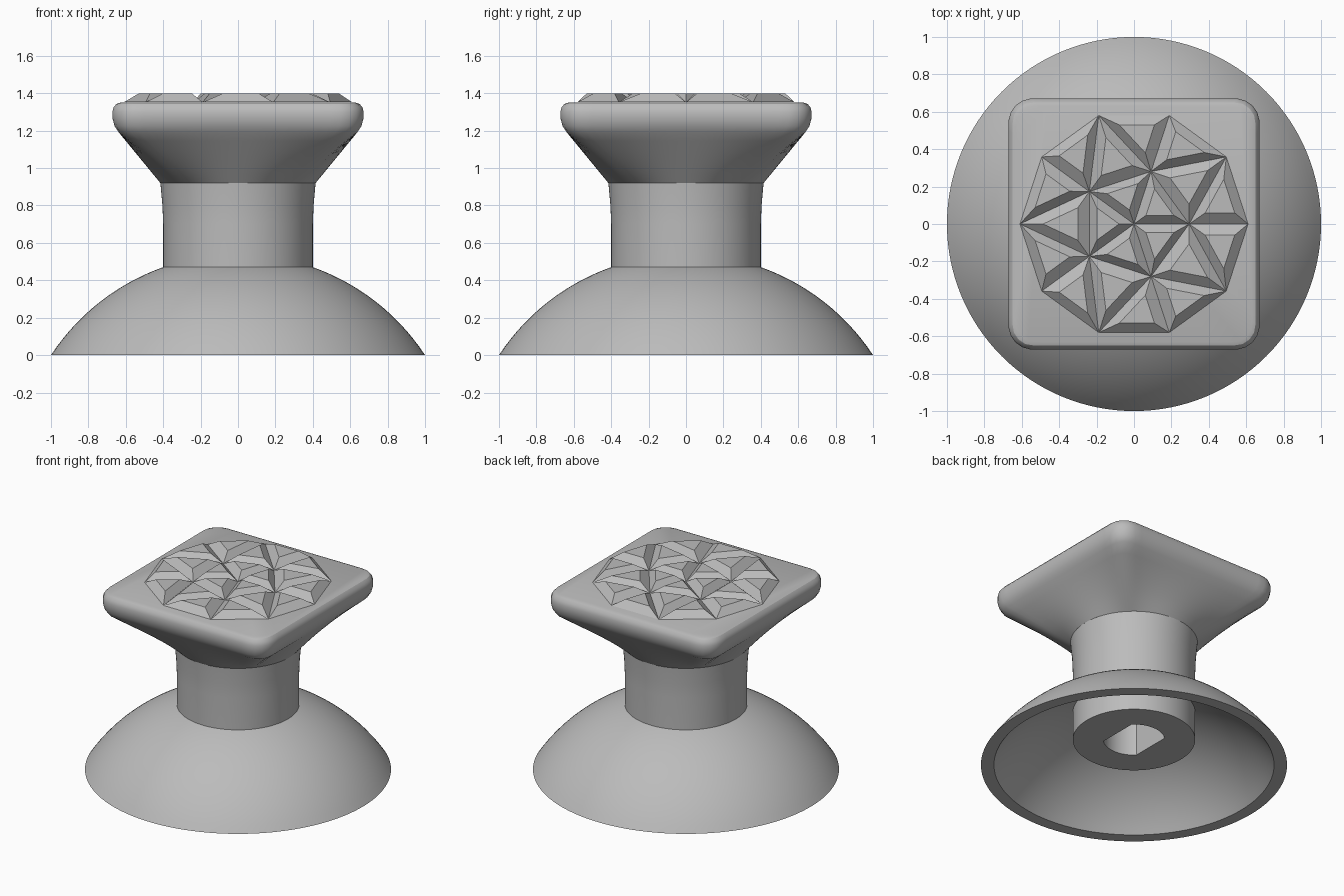
import bpy
import bmesh
from math import cos, sin, tan, pi, radians, sqrt
from mathutils import Vector

cube = bpy.data.objects.get("Cube")
if cube:
    bpy.data.objects.remove(cube, do_unlink=True)

SEGMENTS = 128
ANGLES = [2 * pi * i / SEGMENTS for i in range(SEGMENTS)]

grey = bpy.data.materials.new("mid grey plastic")
grey.use_nodes = True
colour = (0.5, 0.5, 0.5, 1)
grey.diffuse_color = colour
grey.node_tree.nodes["Principled BSDF"].inputs["Base Color"].default_value = colour


def finish(name, bm, smooth=True):
    bmesh.ops.recalc_face_normals(bm, faces=bm.faces)
    mesh = bpy.data.meshes.new(name)
    bm.to_mesh(mesh)
    bm.free()
    mesh.materials.append(grey)
    if smooth:
        mesh.shade_smooth()
        mesh.set_sharp_from_angle(angle=radians(30))
    obj = bpy.data.objects.new(name, mesh)
    bpy.context.collection.objects.link(obj)
    return obj


def circle(r, z):
    return [Vector((r * cos(a), r * sin(a), z)) for a in ANGLES]


def slot(r, flat, z):
    """Circle with two flats cut at x = +-flat."""
    return [Vector((max(-flat, min(flat, p.x)), p.y, z)) for p in circle(r, z)]


def rounded_square(h, r, z):
    """Rounded square sampled along evenly spaced rays."""
    ring = []
    core = h - r
    for a in ANGLES:
        c, s = abs(cos(a)), abs(sin(a))
        reach = h / max(c, s)
        if reach * min(c, s) > core:
            b = core * (c + s)
            reach = b + sqrt(b * b - 2 * core * core + r * r)
        ring.append(Vector((reach * cos(a), reach * sin(a), z)))
    return ring


def loft(name, rings, caps=True, closed=False):
    bm = bmesh.new()
    loops = [[bm.verts.new(p) for p in ring] for ring in rings]
    pairs = list(zip(loops, loops[1:]))
    if closed:
        pairs.append((loops[-1], loops[0]))
    for low, high in pairs:
        for i in range(SEGMENTS):
            j = (i + 1) % SEGMENTS
            bm.faces.new((low[i], low[j], high[j], high[i]))
    if caps and not closed:
        bm.faces.new(loops[0])
        bm.faces.new(loops[-1])
    return finish(name, bm)


# Hollow domed skirt: outer arc down to the rim, then inner arc back up
def arc(radius, r):
    return max(0, sqrt(radius * radius - r * r) - 0.6586)


STEPS = 20
outer = [0.38 + 0.62 * i / STEPS for i in range(STEPS + 1)]
inner = [0.915 - 0.535 * i / STEPS for i in range(STEPS + 1)]
loft("domed_skirt",
     [circle(r, arc(1.1975, r)) for r in outer] +
     [circle(r, arc(1.1272, r)) for r in inner], closed=True)

# Stem with a flat-sided socket in its underside
loft("stem", [slot(0.2, 0.14, 0.7), slot(0.2, 0.14, 0.19), circle(0.4, 0.19),
              circle(0.4, 0.7), circle(0.404, 0.8), circle(0.415, 0.921)])

# Square head, flaring from the round stem to a rounded lip
base = circle(0.415, 0.92)
lip = rounded_square(0.637, 0.1, 1.19)
flare = [[p.lerp(q, t / 6) for p, q in zip(base, lip)] for t in range(7)]
edge = [(0.66, 1.225), (0.671, 1.265), (0.672, 1.3), (0.665, 1.325),
        (0.65, 1.343), (0.63, 1.35)]
loft("square_head", flare + [rounded_square(h, h - 0.54, z) for h, z in edge])

# Faceted grip: raised triangles separated by valleys
VALLEY, PEAK = 1.352, 1.4


def polar(r, step):
    return Vector((r * cos(step * pi / 5), r * sin(step * pi / 5), VALLEY))


centre = Vector((0, 0, VALLEY))
triangles = []
for k in range(0, 10, 2):
    here, following = polar(0.295, k), polar(0.295, k + 2)
    triangles += [(centre, here, following),
                  (here, polar(0.61, k + 1), following),
                  (here, polar(0.61, k), polar(0.61, k + 1)),
                  (here, polar(0.61, k - 1), polar(0.61, k))]

bm = bmesh.new()
for tri in triangles:
    middle = sum(tri, Vector()) / 3
    low = [bm.verts.new(p) for p in tri]
    high = [bm.verts.new(p.lerp(middle, 0.5) + Vector((0, 0, PEAK - VALLEY)))
            for p in tri]
    bm.faces.new(high)
    for i in range(3):
        j = (i + 1) % 3
        bm.faces.new((low[i], low[j], high[j], high[i]))
bmesh.ops.remove_doubles(bm, verts=bm.verts, dist=0.0005)
finish("faceted_grip", bm, smooth=False)
